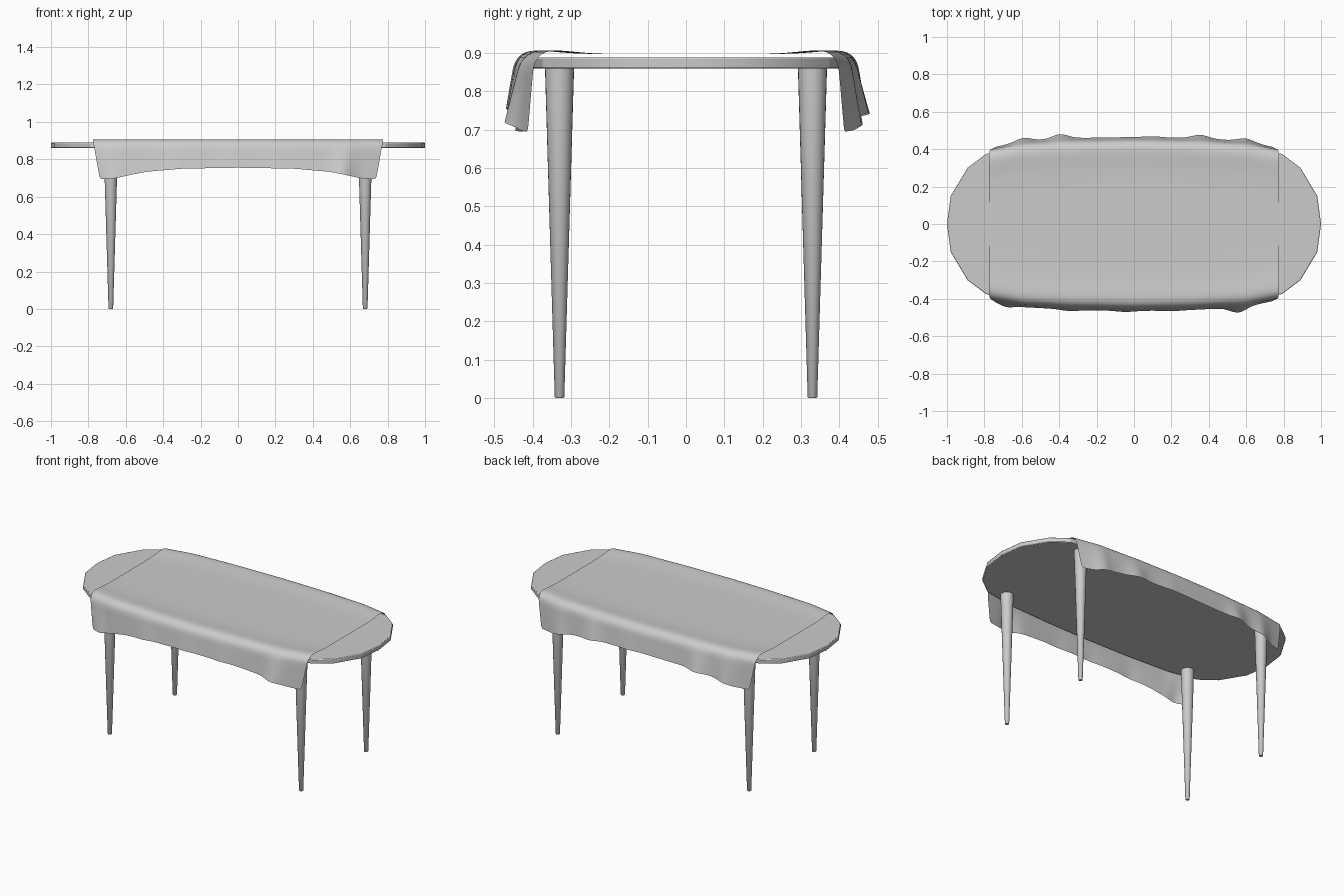
import bpy, bmesh, math

if "Cube" in bpy.data.objects:
    bpy.data.objects.remove(bpy.data.objects["Cube"])

# half-width outline of the top: (x, y) from the tip to the middle
QUARTER = [(1.0, 0.0), (0.98, 0.15), (0.89, 0.30), (0.79, 0.375),
           (0.6, 0.41), (0.3, 0.425), (0.0, 0.43)]


def lerp_table(table, x):
    for (x0, y0), (x1, y1) in zip(table, table[1:]):
        if x0 <= x <= x1:
            return y0 + (y1 - y0) * (x - x0) / (x1 - x0)
    return table[-1][1]


def finish(bm, name, angle):
    bmesh.ops.recalc_face_normals(bm, faces=bm.faces)
    me = bpy.data.meshes.new(name)
    bm.to_mesh(me)
    bm.free()
    ob = bpy.data.objects.new(name, me)
    bpy.context.collection.objects.link(ob)
    bpy.ops.object.select_all(action='DESELECT')
    ob.select_set(True)
    bpy.context.view_layer.objects.active = ob
    bpy.ops.object.shade_smooth_by_angle(angle=math.radians(angle))
    return ob


# table top: faceted oval slab with softened rim
def table_top():
    back = QUARTER + [(-x, y) for x, y in QUARTER[-2::-1]]
    outline = back + [(x, -y) for x, y in back[-2:0:-1]]
    bm = bmesh.new()
    face = bm.faces.new([bm.verts.new((x, y, 0.86)) for x, y in outline])
    ext = bmesh.ops.extrude_face_region(bm, geom=[face])
    top = [g for g in ext['geom'] if isinstance(g, bmesh.types.BMVert)]
    bmesh.ops.translate(bm, verts=top, vec=(0, 0, 0.029))
    ob = finish(bm, "table_top", 25)
    bev = ob.modifiers.new("rim", 'BEVEL')
    bev.width, bev.segments, bev.limit_method = 0.004, 2, 'ANGLE'
    bev.angle_limit = math.radians(60)


# tapered round legs
def leg(name, x, y):
    rings = [(0.010, 0.0), (0.0125, 0.003), (0.038, 0.862)]
    n = 24
    bm = bmesh.new()
    loops = [[bm.verts.new((x + r * math.cos(2 * math.pi * i / n),
                            y + r * math.sin(2 * math.pi * i / n), z))
              for i in range(n)] for r, z in rings]
    for a, b in zip(loops, loops[1:]):
        for i in range(n):
            bm.faces.new((a[i], a[(i + 1) % n], b[(i + 1) % n], b[i]))
    bm.faces.new(loops[0])
    bm.faces.new(loops[-1])
    finish(bm, name, 40)


# cloth draped over both long sides with gentle folds in the hem
HALF_WIDTH = sorted(QUARTER)
HEM = [(0, 0.755), (0.3, 0.75), (0.5, 0.733), (0.6, 0.715), (0.68, 0.698), (0.78, 0.694)]
BUMPS = {-1: [(0.57, 0.028), (-0.71, 0.02), (0.2, 0.005), (-0.35, 0.008), (-0.05, 0.006)],
         1: [(-0.4, 0.026), (-0.61, 0.018), (0.36, 0.02), (0.62, 0.016), (0.1, 0.006)]}


def fold(side, x):
    return sum(h * math.exp(-((x - c) / 0.06) ** 2) for c, h in BUMPS[side])


def half_section(side, x):
    w = lerp_table(HALF_WIDTH, abs(x))
    hem = lerp_table(HEM, abs(x))
    pts = [(w * 0.25, 0.897, 0), (w * 0.5, 0.897, 0), (w - 0.13, 0.899, 0),
           (w - 0.08, 0.904, 0), (w - 0.04, 0.908, 0), (w - 0.01, 0.904, 0),
           (w + 0.01, 0.889, 0.05), (w + 0.02, 0.868, 0.15)]
    for k in range(1, 6):
        t = k / 5
        pts.append((w + 0.02 + 0.015 * t, 0.868 + (hem - 0.868) * t, 0.15 + 0.85 * t))
    out = []
    for y, z, t in pts:
        pull = 0.036 * t * (abs(x) / 0.775) ** 3
        out.append((x - math.copysign(pull, x), side * (y + t * fold(side, x)), z))
    return out


def tablecloth():
    n = 64
    bm = bmesh.new()
    rows = []
    for i in range(n + 1):
        x = -0.775 + 1.55 * i / n
        row = half_section(-1, x)[::-1] + [(x, 0, 0.897)] + half_section(1, x)
        rows.append([bm.verts.new(p) for p in row])
    for a, b in zip(rows, rows[1:]):
        for j in range(len(a) - 1):
            bm.faces.new((a[j], b[j], b[j + 1], a[j + 1]))
    if sum(f.normal.z for f in bm.faces) < 0:
        bmesh.ops.reverse_faces(bm, faces=bm.faces)
    ob = finish(bm, "tablecloth", 80)
    ob.modifiers.new("soften", 'SUBSURF').levels = 1


table_top()
for sx, h in ((-1, "left"), (1, "right")):
    for sy, d in ((-1, "front"), (1, "back")):
        leg(f"{d}_{h}_leg", sx * 0.68, sy * 0.33)
tablecloth()
